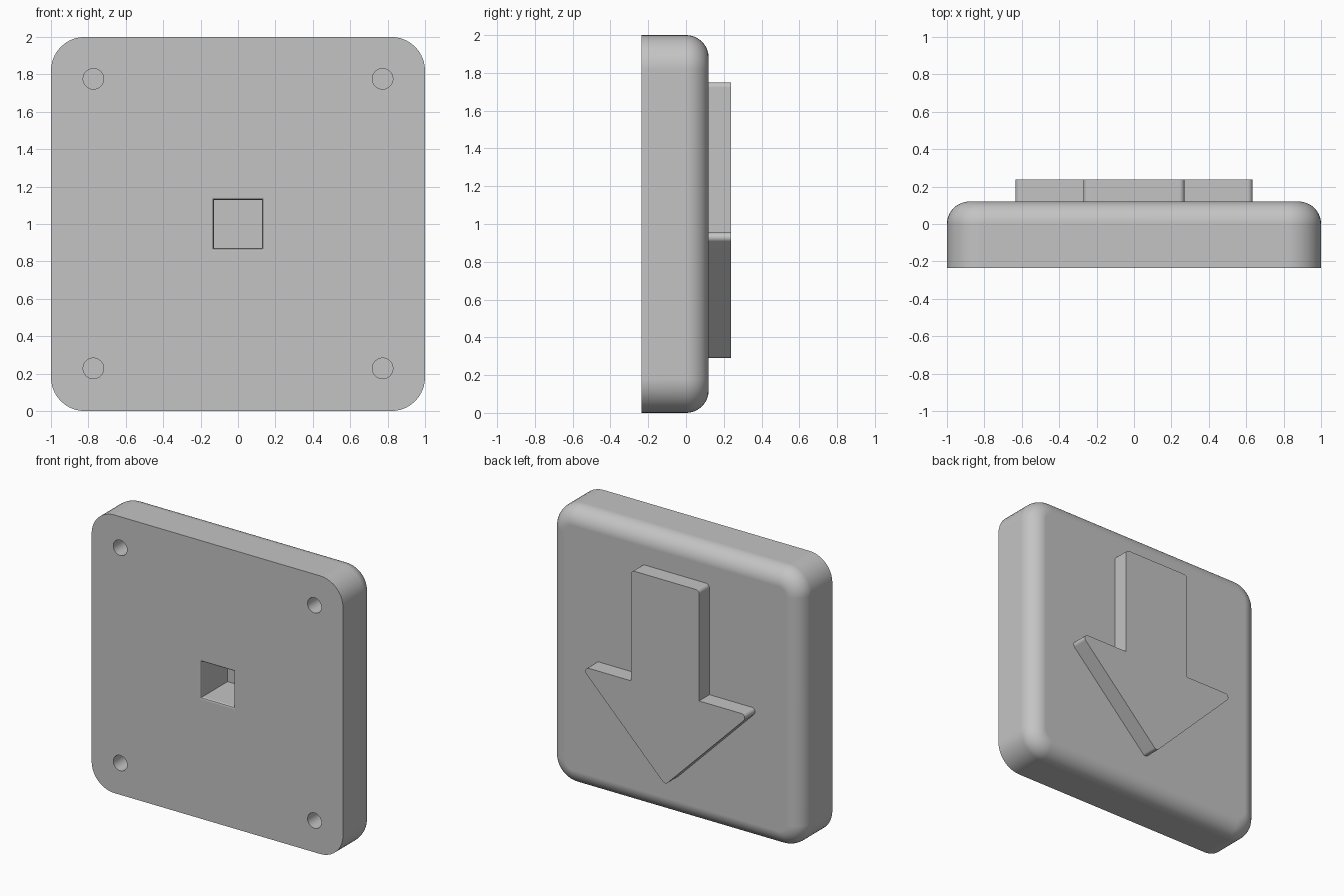
import bpy
import bmesh
import math
from mathutils import Vector

old = bpy.data.objects.get("Cube")
if old:
    bpy.data.objects.remove(old, do_unlink=True)

grey = bpy.data.materials.new("plain_grey")
grey.use_nodes = True
colour = (0.55, 0.55, 0.55, 1)
grey.diffuse_color = colour
grey.node_tree.nodes["Principled BSDF"].inputs["Base Color"].default_value = colour

FRONT, RIM, BACK, TOP = -0.235, 0.0, 0.12, 0.238


def rounded(corners, radii, steps=10):
    """Outline in (x, z) with each corner replaced by an arc of its radius."""
    pts = [Vector(c) for c in corners]
    out = []
    for i, p in enumerate(pts):
        r = radii[i]
        if r == 0:
            out.append(p)
            continue
        a = (pts[i - 1] - p).normalized()
        b = (pts[(i + 1) % len(pts)] - p).normalized()
        half = a.angle(b) / 2
        centre = p + (a + b).normalized() * r / math.sin(half)
        start = p + a * r / math.tan(half) - centre
        end = p + b * r / math.tan(half) - centre
        sweep = start.angle(end)
        for k in range(steps + 1):
            t = k / steps
            arc = start * math.sin((1 - t) * sweep) + end * math.sin(t * sweep)
            out.append(centre + arc / math.sin(sweep))
    return out


def square(h, r=0.0):
    return rounded([(-h, 1 - h), (h, 1 - h), (h, 1 + h), (-h, 1 + h)], [r] * 4)


def circle(cx, cz, r, n=40):
    return [(cx + r * math.cos(math.tau * k / n), cz + r * math.sin(math.tau * k / n))
            for k in range(n)]


def loft(name, sections):
    """Closed solid through matching outlines, each placed at its own depth."""
    bm = bmesh.new()
    rings = [[bm.verts.new((p[0], y, p[1])) for p in outline] for y, outline in sections]
    for low, high in zip(rings, rings[1:]):
        for i in range(len(low)):
            bm.faces.new((low[i - 1], low[i], high[i], high[i - 1]))
    bm.faces.new(rings[0])
    bm.faces.new(rings[-1])
    bmesh.ops.recalc_face_normals(bm, faces=bm.faces)
    mesh = bpy.data.meshes.new(name)
    bm.to_mesh(mesh)
    bm.free()
    mesh.materials.append(grey)
    obj = bpy.data.objects.new(name, mesh)
    bpy.context.collection.objects.link(obj)
    return obj


def activate(obj):
    bpy.ops.object.select_all(action='DESELECT')
    obj.select_set(True)
    bpy.context.view_layer.objects.active = obj


def cut(obj, cutter):
    mod = obj.modifiers.new("cut", 'BOOLEAN')
    mod.operation = 'DIFFERENCE'
    mod.solver = 'EXACT'
    mod.object = cutter
    activate(obj)
    bpy.ops.object.modifier_apply(modifier=mod.name)
    bpy.data.objects.remove(cutter, do_unlink=True)


def smooth(obj):
    activate(obj)
    bpy.ops.object.shade_smooth_by_angle(angle=math.radians(30))
    mod = obj.modifiers.new("even_shading", 'WEIGHTED_NORMAL')
    mod.keep_sharp = True


# Plate with rounded corners and a rolled back rim
corner, roll = 0.18, BACK - RIM
sections = [(FRONT, square(1, corner))]
for k in range(13):
    t = math.pi / 2 * k / 12
    inset = roll * (1 - math.cos(t))
    sections.append((RIM + roll * math.sin(t), square(1 - inset, corner - inset)))
plate = loft("plate", sections)

# Square socket in the front, with a softened mouth
half, lip = 0.128, 0.016
mouth = [(FRONT - 0.05, square(half + lip))]
for k in range(6):
    t = math.pi / 2 * k / 5
    mouth.append((FRONT + lip * math.sin(t), square(half + lip * (1 - math.cos(t)))
                  if k == 5 else square(half + lip * (1 - math.sin(math.acos(1 - math.sin(t)))))))
mouth[-1] = (FRONT + lip, square(half))
mouth.append((0.065, square(half)))
cut(plate, loft("socket_cutter", mouth))

# Four round screw holes
for sx in (-1, 1):
    for sz in (-1, 1):
        ring = circle(sx * 0.773, 1.002 + sz * 0.774, 0.055)
        cut(plate, loft("hole_cutter", [(FRONT - 0.05, ring), (0.0, ring)]))
smooth(plate)

# Raised arrow on the back, pointing down
side = [(0.672, 0.955), (0.27, 0.955), (0.27, 1.75)]
outline = [(0, 0.279)] + side + [(-x, z) for x, z in reversed(side)]
soft = 0.027
shape = rounded(outline, [soft, soft, 0, soft, soft, 0, soft])
arrow = loft("arrow", [(BACK - 0.02, shape), (TOP, shape)])
smooth(arrow)
